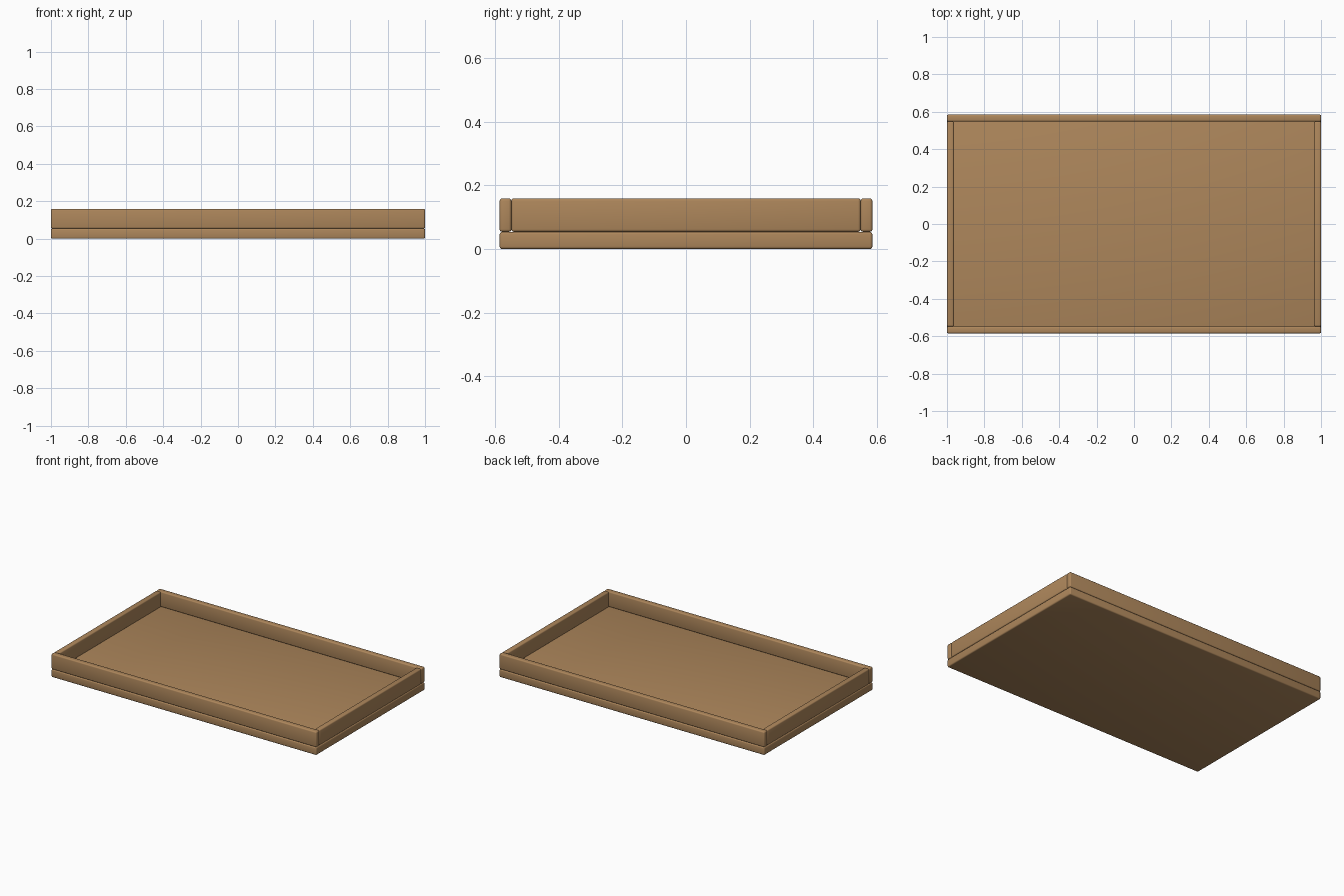
import bpy

if "Cube" in bpy.data.objects:
    bpy.data.objects.remove(bpy.data.objects["Cube"])

wood = bpy.data.materials.new("tan wood")
wood.diffuse_color = (0.42, 0.24, 0.105, 1)
wood.use_nodes = True
wood.node_tree.nodes["Principled BSDF"].inputs["Base Color"].default_value = wood.diffuse_color


def board(name, lo, hi, bevel=0.008):
    """Softly rounded board between two corners."""
    bpy.ops.mesh.primitive_cube_add(size=1, location=[(a + b) / 2 for a, b in zip(lo, hi)])
    ob = bpy.context.object
    ob.name = name
    ob.scale = [b - a for a, b in zip(lo, hi)]
    bpy.ops.object.transform_apply(location=False, rotation=False, scale=True)
    mod = ob.modifiers.new("rounded edges", 'BEVEL')
    mod.width = bevel
    mod.segments = 3
    ob.data.materials.append(wood)
    bpy.ops.object.modifier_apply(modifier=mod.name)
    bpy.ops.object.shade_smooth_by_angle(angle=0.6)
    return ob


X, Y = 1.0, 0.585          # half length and half depth
T = 0.037                  # rim thickness
Z1, Z2 = 0.054, 0.159      # base top and rim top

# Base slab
board("tray_base", (-X, -Y, 0), (X, Y, Z1))

# Long rims at front and back, short rims fitted between them
board("front_rim", (-X, -Y, Z1), (X, -Y + T, Z2))
board("back_rim", (-X, Y - T, Z1), (X, Y, Z2))
board("left_rim", (-X, -Y + T, Z1), (-X + T, Y - T, Z2))
board("right_rim", (X - T, -Y + T, Z1), (X, Y - T, Z2))
